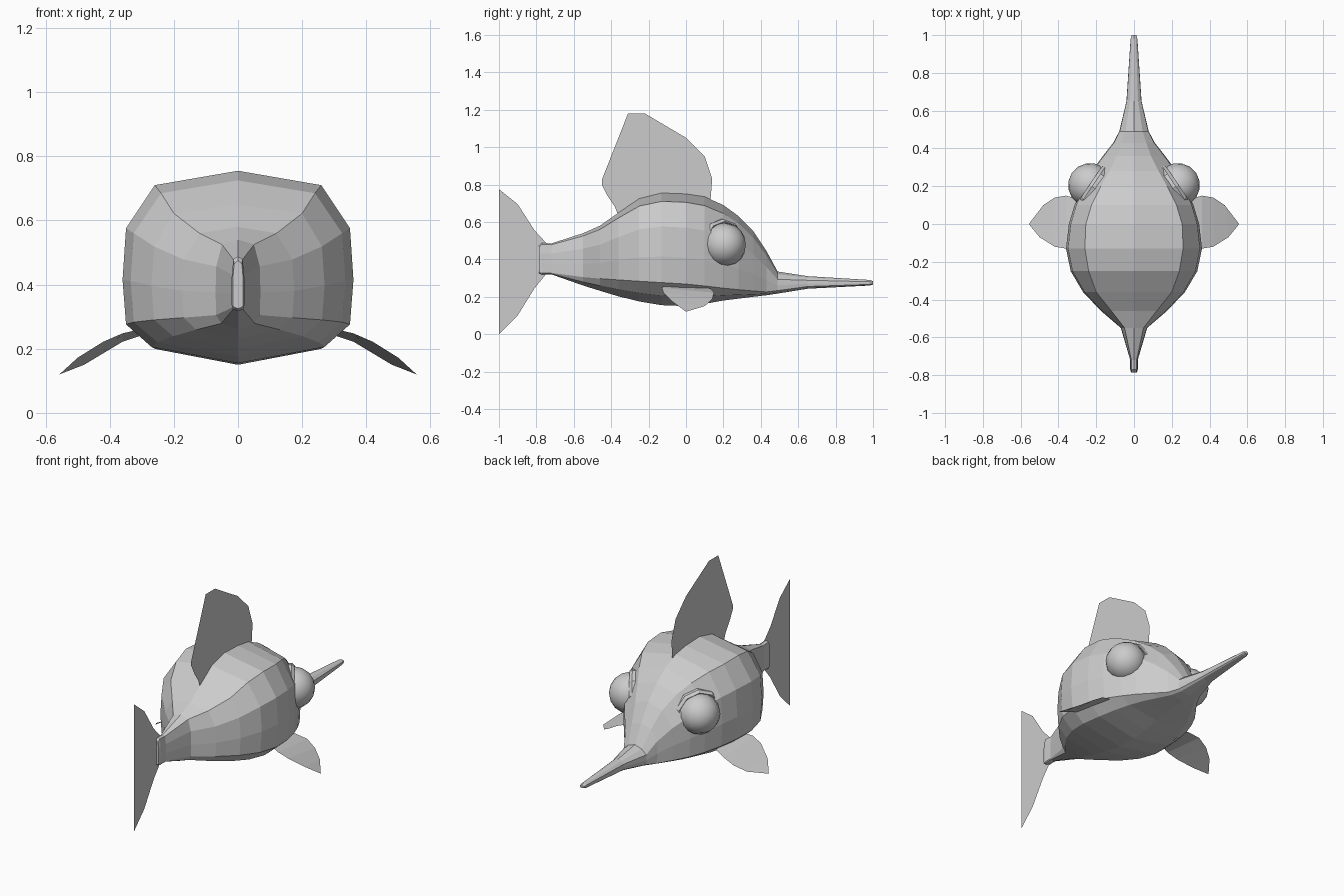
import bpy, bmesh, math
from mathutils import Vector

if "Cube" in bpy.data.objects:
    bpy.data.objects.remove(bpy.data.objects["Cube"])

grey = bpy.data.materials.new("plain grey")
grey.diffuse_color = (0.6, 0.6, 0.6, 1)
grey.use_nodes = True
grey.node_tree.nodes["Principled BSDF"].inputs["Base Color"].default_value = grey.diffuse_color


def add_mesh(name, verts, faces):
    me = bpy.data.meshes.new(name)
    me.from_pydata(verts, [], faces)
    bm = bmesh.new()
    bm.from_mesh(me)
    bmesh.ops.recalc_face_normals(bm, faces=bm.faces)
    bm.to_mesh(me)
    bm.free()
    me.materials.append(grey)
    ob = bpy.data.objects.new(name, me)
    bpy.context.collection.objects.link(ob)
    return ob


# Body and beak: y, ridge z, keel z, shoulder x, shoulder z, half width, lower edge z
rings = [
    (-0.785, .475, .325, .012, .465, .016, .335),
    (-0.77, .488, .318, .014, .480, .020, .328),
    (-0.72, .485, .320, .014, .478, .020, .328),
    (-0.55, .540, .260, .050, .525, .070, .305),
    (-0.46, .580, .232, .120, .560, .175, .297),
    (-0.36, .650, .202, .200, .622, .270, .290),
    (-0.25, .725, .175, .240, .685, .335, .283),
    (-0.13, .755, .155, .260, .710, .360, .276),
    (0.00, .750, .150, .255, .705, .345, .268),
    (0.10, .735, .162, .225, .687, .315, .258),
    (0.20, .690, .180, .175, .645, .270, .246),
    (0.28, .632, .190, .130, .592, .225, .238),
    (0.36, .550, .200, .090, .515, .165, .231),
    (0.43, .445, .208, .065, .420, .110, .226),
    (0.49, .335, .217, .045, .320, .078, .233),
    (0.65, .310, .243, .022, .303, .040, .255),
    (0.98, .290, .260, .010, .287, .018, .266),
    (1.00, .284, .265, .006, .281, .013, .270),
]
verts = []
for y, top, keel, sx, sz, w, lz in rings:
    h = sz - lz
    half = [(sx, sz), (max(.97 * w, sx), lz + .69 * h), (w, lz + .32 * h),
            (.97 * w, lz), (.75 * w, lz + .58 * (keel - lz))]
    loop = [(0, top)] + half + [(0, keel)] + [(-x, z) for x, z in reversed(half)]
    verts += [(x, y, z) for x, z in loop]
n = 12
faces = [(r * n + i, r * n + (i + 1) % n, (r + 1) * n + (i + 1) % n, (r + 1) * n + i)
         for r in range(len(rings) - 1) for i in range(n)]
faces += [tuple(range(n)), tuple(range((len(rings) - 1) * n, len(rings) * n))]
add_mesh("body", verts, faces)

# Flat upright fins on the centre plane
dorsal = [(-.36, .63), (-.38, .68), (-.42, .74), (-.45, .80), (-.45, .825), (-.31, 1.18),
          (-.22, 1.18), (0, 1.05), (.10, .95), (.14, .83), (.13, .70), (0, .72), (-.2, .70)]
tail = [(-1, 0), (-1, .775), (-.90, .695), (-.81, .555), (-.745, .485),
        (-.745, .325), (-.81, .245), (-.90, .10)]
for name, outline in (("dorsal_fin", dorsal), ("tail_fin", tail)):
    add_mesh(name, [(0, y, z) for y, z in outline], [tuple(range(len(outline)))])

# Side fins: paired back and front edge points, closing on the tip
back_edge = [(.30, -.11, .262), (.36, -.13, .248), (.42, -.12, .222), (.50, -.07, .172)]
front_edge = [(.29, .13, .245), (.36, .15, .222), (.42, .14, .186), (.48, .10, .150)]
tip = (.557, 0, .12)
for side, s in (("right", 1), ("left", -1)):
    pts = [(s * x, y, z) for x, y, z in back_edge + front_edge + [tip]]
    add_mesh(side + "_side_fin", pts,
             [(i, i + 1, i + 5, i + 4) for i in range(3)] + [(3, 8, 7)])

# Bulging eyes in shallow eight-sided sockets, turned outwards and forwards
for side, s in (("right", 1), ("left", -1)):
    axis = Vector((s * .83, .56, 0)).normalized()
    turn = axis.to_track_quat('Z', 'Y')
    centre = Vector((s * .232, .205, .478))

    bpy.ops.mesh.primitive_uv_sphere_add(segments=16, ring_count=8, radius=.117,
                                         location=centre, rotation=turn.to_euler())
    eye = bpy.context.object
    eye.name = side + "_eye"
    eye.data.materials.append(grey)
    bpy.ops.object.shade_smooth_by_angle(angle=math.radians(60))

    pts, quads, m = [], [], 10
    for radius, depth in ((.138, -.06), (.138, -.012), (.125, .004), (.105, -.012)):
        for k in range(m):
            a = math.tau * (k + .5) / m
            p = Vector((radius * math.cos(a), radius * math.sin(a), depth))
            pts.append(centre + turn @ p)
    for r in range(3):
        quads += [(r * m + k, r * m + (k + 1) % m, (r + 1) * m + (k + 1) % m, (r + 1) * m + k)
                  for k in range(m)]
    add_mesh(side + "_eye_socket", pts, quads)
